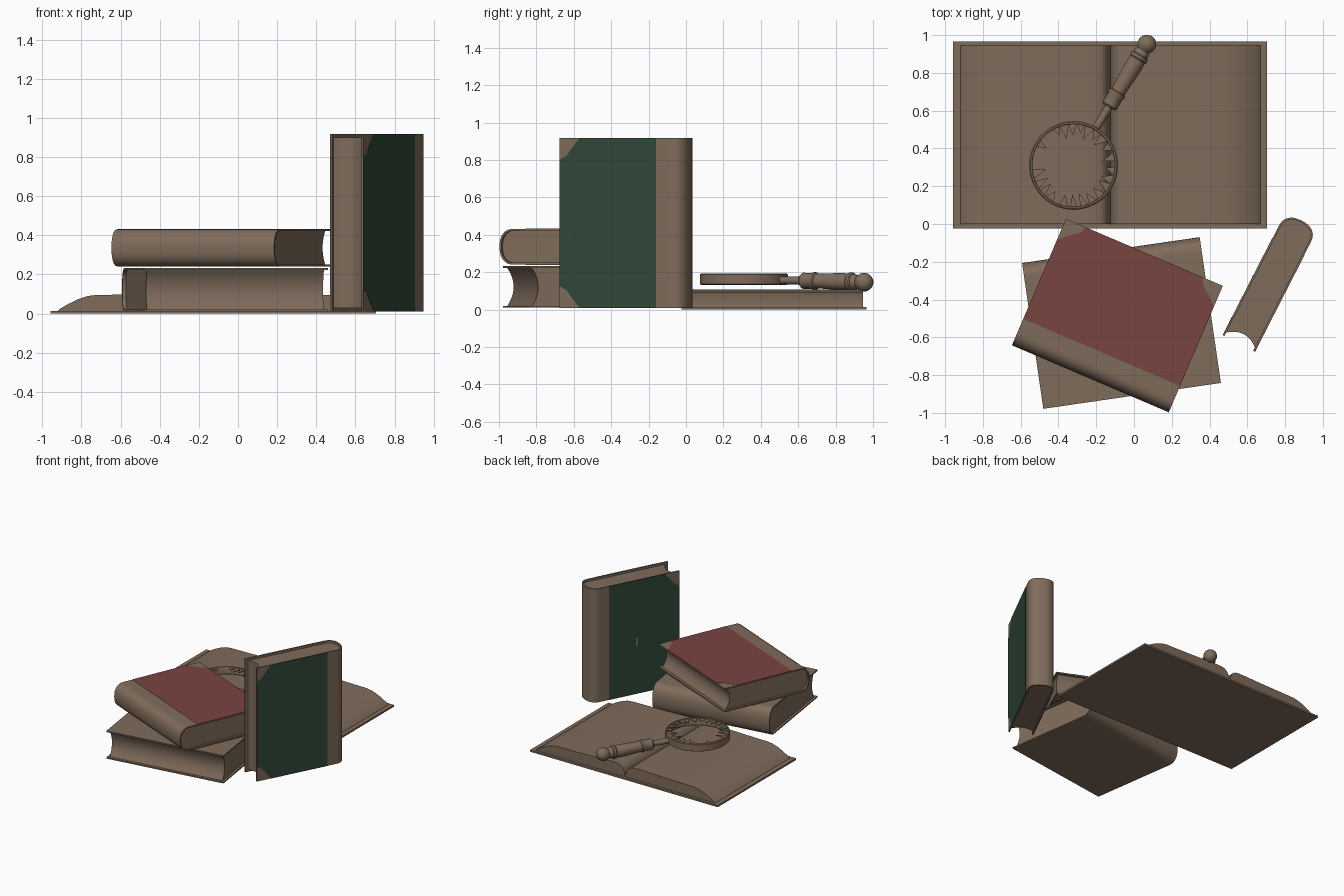
import bpy, bmesh, math, random
from mathutils import Matrix, Vector

if "Cube" in bpy.data.objects:
    bpy.data.objects.remove(bpy.data.objects["Cube"])

random.seed(4)


def material(name, rgb):
    m = bpy.data.materials.new(name)
    m.diffuse_color = (*rgb, 1)
    m.use_nodes = True
    m.node_tree.nodes["Principled BSDF"].inputs["Base Color"].default_value = m.diffuse_color
    return m


BROWN = material("aged_brown", (0.215, 0.150, 0.105))
RED = material("faded_red", (0.190, 0.058, 0.051))
GREEN = material("dark_green", (0.030, 0.066, 0.042))


def finish(name, bm, mat, matrix=None, angle=35):
    if matrix is not None:
        bm.transform(matrix)
    bmesh.ops.recalc_face_normals(bm, faces=bm.faces)
    me = bpy.data.meshes.new(name)
    bm.to_mesh(me)
    bm.free()
    me.materials.append(mat)
    ob = bpy.data.objects.new(name, me)
    bpy.context.collection.objects.link(ob)
    bpy.ops.object.select_all(action='DESELECT')
    ob.select_set(True)
    bpy.context.view_layer.objects.active = ob
    bpy.ops.object.shade_smooth_by_angle(angle=math.radians(angle))
    return ob


def frame(origin, a, b, c):
    """Matrix whose local axes are a, b and c."""
    m = Matrix((a, b, c)).transposed().to_4x4()
    m.translation = origin
    return m


def add_prism(bm, pts, h0, h1):
    lo = [bm.verts.new((x, y, h0)) for x, y in pts]
    hi = [bm.verts.new((x, y, h1)) for x, y in pts]
    n = len(pts)
    bm.faces.new(lo)
    bm.faces.new(hi)
    for i in range(n):
        j = (i + 1) % n
        bm.faces.new((lo[i], lo[j], hi[j], hi[i]))


def prism(name, pts, h0, h1, mat, matrix=None):
    bm = bmesh.new()
    add_prism(bm, pts, h0, h1)
    return finish(name, bm, mat, matrix)


def lathe(name, prof, mat, matrix, seg=48, closed=False):
    """Revolve (radius, height) points about the local z axis."""
    bm = bmesh.new()
    rings = []
    for r, h in prof:
        if r < 1e-6:
            rings.append([bm.verts.new((0, 0, h))] * seg)
        else:
            rings.append([bm.verts.new((r * math.cos(2 * math.pi * k / seg),
                                        r * math.sin(2 * math.pi * k / seg), h)) for k in range(seg)])
    pairs = list(zip(rings, rings[1:])) + ([(rings[-1], rings[0])] if closed else [])
    for p, q in pairs:
        for k in range(seg):
            j = (k + 1) % seg
            vs = list(dict.fromkeys((p[k], p[j], q[j], q[k])))
            bm.faces.new(vs)
    return finish(name, bm, mat, matrix)


def spine_arc(u0, a, t, n=20):
    """Rounded spine from (u0, -t) to (u0, t)."""
    pts = []
    for k in range(n + 1):
        th = -math.pi / 2 + math.pi * k / n
        c, s = math.cos(th), math.sin(th)
        pts.append((u0 + a * max(c, 0) ** 0.85, math.copysign(abs(s) ** 0.85, s) * t))
    return pts


def book(name, origin, u, l, W, L, T, panel=None):
    """Closed book: u runs from fore edge to spine, l along the spine."""
    u, l = Vector(u).normalized(), Vector(l).normalized()
    v = l.cross(u)
    m = frame(origin, u, v, l)
    t, c, a = T / 2, 0.010, 0.08
    # wrap-around cover
    outer = [(0, -t)] + spine_arc(W - a, a, t) + [(0, t)]
    inner = [(0, -t + c)] + spine_arc(W - a, a - c, t - c) + [(0, t - c)]
    prism(name + "_cover", outer + inner[::-1], -L / 2, L / 2, BROWN, m)
    # page block with hollow fore edge
    p = t - c + 0.001
    fore = [(0.02 + 0.035 * (1 - (y / 5) ** 2), p * y / 5) for y in range(5, -6, -1)]
    prism(name + "_pages", fore + spine_arc(W - a, a - c + 0.001, p),
          -L / 2 + 0.018, L / 2 - 0.018, BROWN, m)
    # coloured cover panels, leaving the spine strip and the corners brown
    if panel:
        h, e = L / 2, W - 0.152
        half = [(e, h), (0.12, h), (0.075, h - 0.05), (0.04, h - 0.095), (0, h - 0.115)]
        pts = half + [(x, -y) for x, y in half[::-1]]
        for side, s in (("front", 1), ("back", -1)):
            prism(name + "_panel_" + side, pts, t - 0.002, t + 0.0015, panel, frame(origin, u, l, v * s))
    return m


# closed books
book("lower_book", (-0.01, -0.91, 0.121), (-0.1125, 0.7725, 0), (0.7725, 0.1125, 0), 0.78, 0.95, 0.222)
book("red_book", (0.055, -0.15, 0.336), (-0.393, -0.92, 0), (0.92, -0.393, 0), 0.728, 0.903, 0.19, RED)
gm = book("green_book", (0.555, -0.632, 0.463), (0.456, 0.89, 0), (0, 0, 1), 0.73, 0.907, 0.19, GREEN)
# small worn mark on the green cover
prism("cover_mark", [(0.343, 0.094), (0.357, 0.094), (0.357, 0.098), (0.343, 0.098)], -0.07, -0.005, BROWN, gm)

# open book: flat cover and two rounded page stacks (x-z profile run along y)
along_y = frame((0, 0, 0), (1, 0, 0), (0, 0, 1), (0, 1, 0))
prism("open_book_cover", [(-0.957, 0), (0.705, 0), (0.705, 0.014), (-0.957, 0.014)], -0.025, 0.965, BROWN, along_y)
stack = [(0.795, 0.013), (0.785, 0.024), (0.74, 0.050), (0.69, 0.074), (0.645, 0.089), (0.60, 0.095),
         (0.45, 0.097), (0.27, 0.101), (0.14, 0.106), (0.08, 0.105), (0.05, 0.099), (0.03, 0.086),
         (0.015, 0.064), (0.005, 0.035), (0, 0.020)]
for side, s in (("left", -1), ("right", 1)):
    prism("open_pages_" + side, [(-0.125 + s * x, z) for x, z in stack] + [(-0.125, 0.013)],
          0.0, 0.945, BROWN, along_y)

# magnifier rim
centre = Vector((-0.32, 0.31, 0.162))
rim = [(0.229, -0.030), (0.235, -0.026), (0.235, 0.026), (0.229, 0.031), (0.221, 0.031),
       (0.218, 0.026), (0.218, -0.026), (0.221, -0.030)]
lathe("magnifier_rim", rim, BROWN, Matrix.Translation(centre), 64, True)

# magnifier handle: neck, turned grip and ball end
axis = Vector((0.517, 0.856, -0.021)).normalized()
grip = [(0, 0.224), (0.021, 0.224), (0.021, 0.362), (0.036, 0.362), (0.043, 0.370), (0.042, 0.43),
        (0.047, 0.438), (0.047, 0.450), (0.040, 0.456), (0.040, 0.49), (0.044, 0.56), (0.046, 0.62),
        (0.044, 0.655), (0.050, 0.662), (0.050, 0.678), (0.042, 0.684), (0.040, 0.700), (0.034, 0.712)]
for k in range(13):
    th = math.radians(135) * (1 - k / 12)
    grip.append((0.05 * math.sin(th), 0.75 + 0.05 * math.cos(th)))
side = axis.cross(Vector((0, 0, 1))).normalized()
lathe("magnifier_handle", grip, BROWN, frame(centre, side, axis.cross(side), axis), 32)

# broken glass shards left around the rim
bm = bmesh.new()
for deg in (148, 115, 103, 92, 80, 67, 55, 42, 27, 12, -8, -20, -33, -48, -62, -75, -90, -104, -125, -139, -152, -168):
    a, w = math.radians(deg), math.radians(random.uniform(5, 7))
    tip, skew = 0.22 - random.uniform(0.045, 0.08), a + random.uniform(-0.08, 0.08)
    pts = [(0.222 * math.cos(a - w), 0.222 * math.sin(a - w)),
           (0.222 * math.cos(a + w), 0.222 * math.sin(a + w)),
           (tip * math.cos(skew), tip * math.sin(skew))]
    add_prism(bm, pts, 0.022, 0.027)
finish("glass_shards", bm, BROWN, Matrix.Translation(centre))
